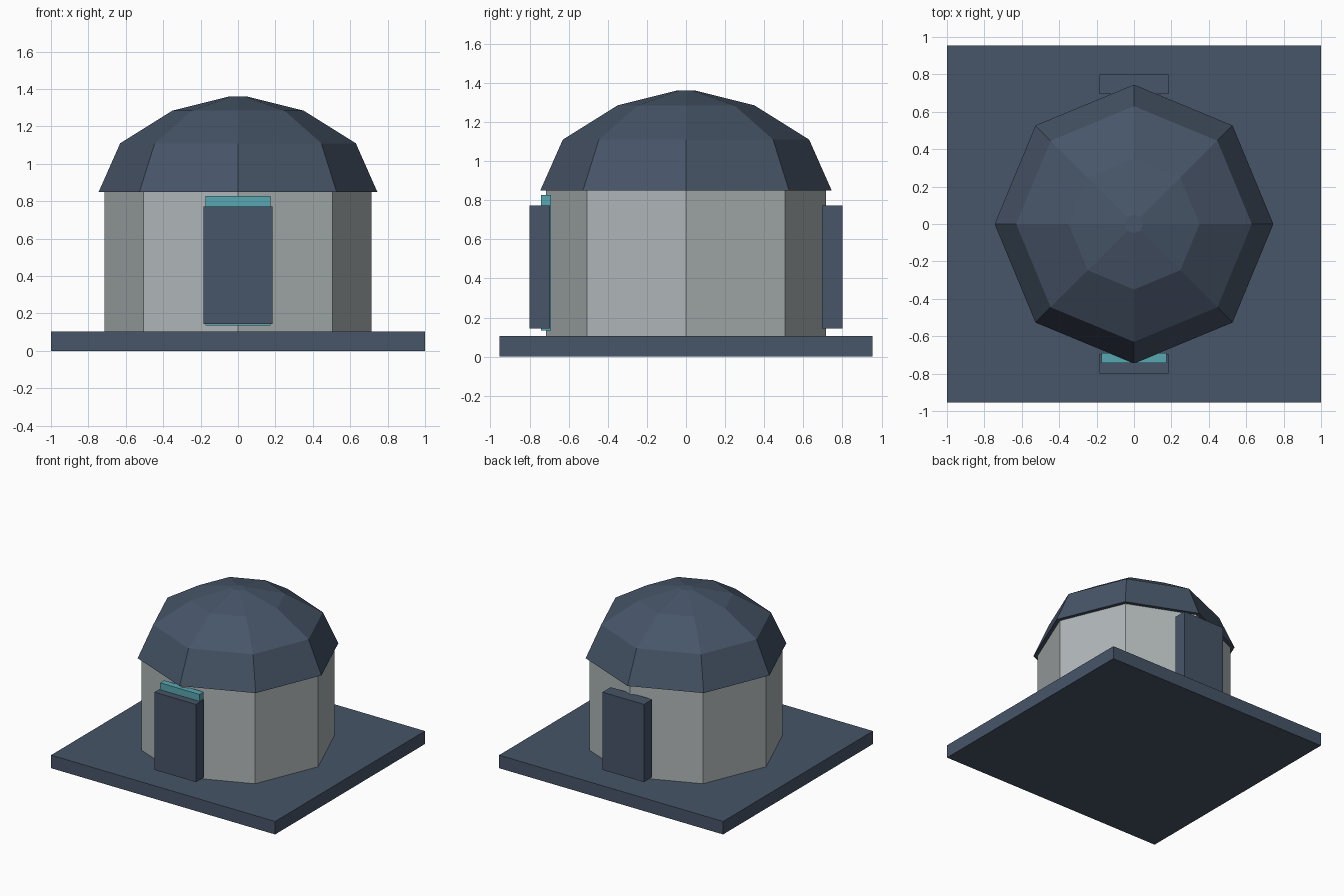
import bpy
import bmesh
from math import cos, sin, tau

cube = bpy.data.objects.get("Cube")
if cube:
    bpy.data.objects.remove(cube, do_unlink=True)


def make_material(name, rgb):
    linear = [(c / 255 / 12.92) if c < 11 else ((c / 255 + 0.055) / 1.055) ** 2.4 for c in rgb]
    mat = bpy.data.materials.new(name)
    mat.use_nodes = True
    mat.diffuse_color = (*linear, 1)
    bsdf = mat.node_tree.nodes["Principled BSDF"]
    bsdf.inputs["Base Color"].default_value = (*linear, 1)
    bsdf.inputs["Roughness"].default_value = 0.8
    return mat


slate = make_material("slate blue", (71, 85, 104))
stone = make_material("pale grey", (175, 182, 183))
teal = make_material("teal", (88, 167, 177))


def finish(name, bm, mat):
    bmesh.ops.recalc_face_normals(bm, faces=bm.faces)
    mesh = bpy.data.meshes.new(name)
    bm.to_mesh(mesh)
    bm.free()
    mesh.materials.append(mat)
    obj = bpy.data.objects.new(name, mesh)
    bpy.context.collection.objects.link(obj)
    return obj


def box(name, low, high, mat):
    bm = bmesh.new()
    bmesh.ops.create_cube(bm, size=1)
    for v in bm.verts:
        v.co = [(a + b) / 2 + c * (b - a) for a, b, c in zip(low, high, v.co)]
    return finish(name, bm, mat)


def octagon_stack(name, profile, mat, sides=8):
    """Closed faceted solid from (radius, height) rings."""
    bm = bmesh.new()
    rings = [[bm.verts.new((r * cos(tau * i / sides), r * sin(tau * i / sides), z))
              for i in range(sides)] for r, z in profile]
    for lower, upper in zip(rings, rings[1:]):
        for i in range(sides):
            j = (i + 1) % sides
            bm.faces.new((lower[i], lower[j], upper[j], upper[i]))
    bm.faces.new(rings[0][::-1])
    bm.faces.new(rings[-1])
    return finish(name, bm, mat)


# Ground slab
box("base_slab", (-1, -0.955, 0), (1, 0.955, 0.105), slate)

# Eight-sided wall and faceted dome
octagon_stack("wall", [(0.715, 0.105), (0.715, 0.85)], stone)
octagon_stack("dome_roof", [(0.745, 0.85), (0.63, 1.11), (0.35, 1.285), (0.05, 1.36)], slate)

# Door slabs front and back, with the lit frame behind the front one
box("front_door", (-0.185, -0.8, 0.145), (0.185, -0.695, 0.772), slate)
box("back_door", (-0.185, 0.695, 0.145), (0.185, 0.8, 0.772), slate)
box("front_door_frame", (-0.175, -0.742, 0.135), (0.175, -0.69, 0.828), teal)
